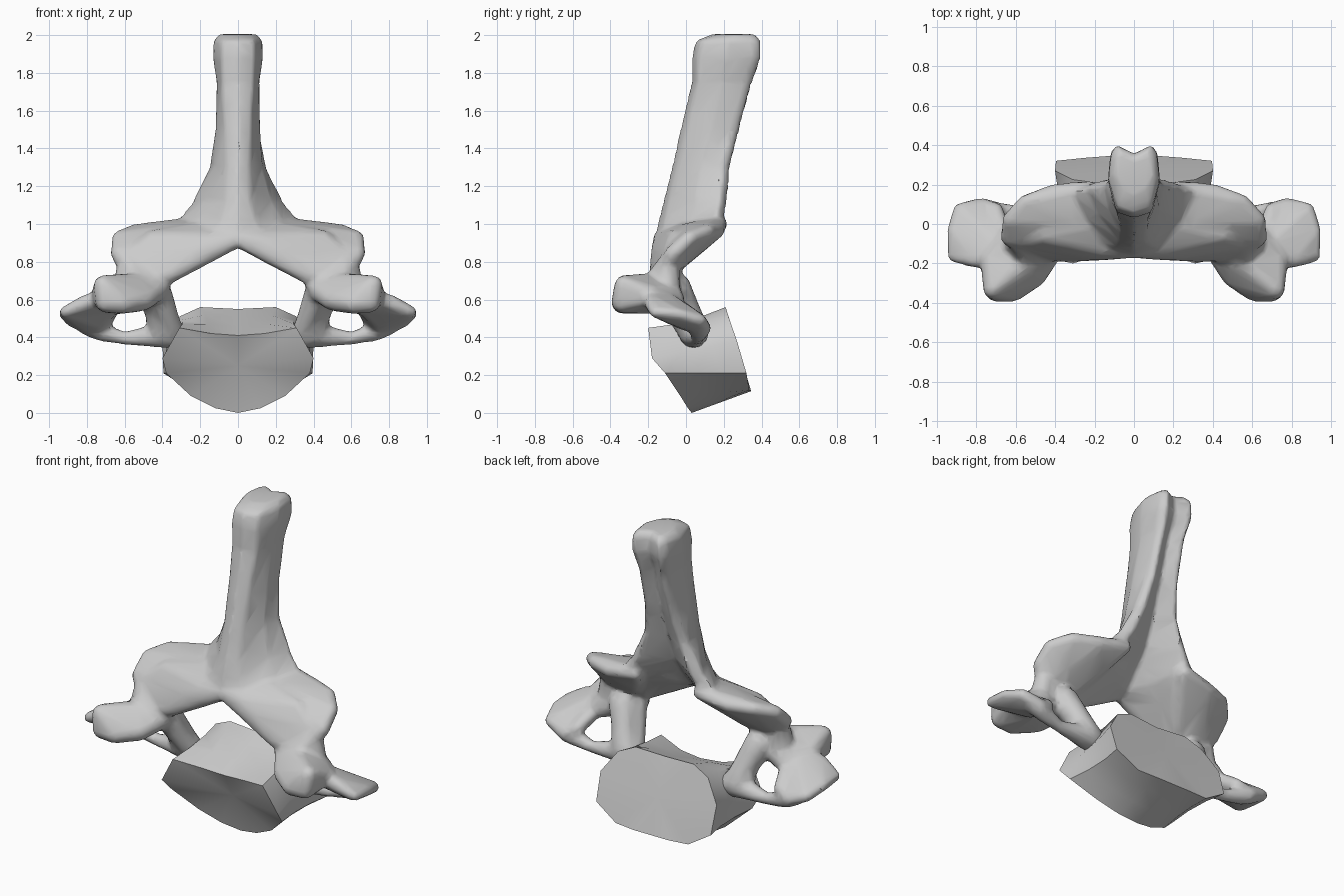
import bpy, bmesh
from mathutils import Vector

if "Cube" in bpy.data.objects:
    bpy.data.objects.remove(bpy.data.objects["Cube"])


def finish(name, bm, angle):
    bmesh.ops.recalc_face_normals(bm, faces=bm.faces)
    me = bpy.data.meshes.new(name)
    bm.to_mesh(me)
    bm.free()
    ob = bpy.data.objects.new(name, me)
    bpy.context.collection.objects.link(ob)
    bpy.ops.object.select_all(action='DESELECT')
    bpy.context.view_layer.objects.active = ob
    ob.select_set(True)
    if name == "neural_arch":
        # fuse the overlapping masses, soften, then return to a facetted mesh
        r = ob.modifiers.new("fuse", 'REMESH')
        r.mode, r.voxel_size = 'VOXEL', 0.014
        s = ob.modifiers.new("soften", 'SMOOTH')
        s.factor, s.iterations = 0.5, 8
        d = ob.modifiers.new("facets", 'DECIMATE')
        d.ratio = 0.1
        for m in ("fuse", "soften", "facets"):
            bpy.ops.object.modifier_apply(modifier=m)
    bpy.ops.object.shade_smooth_by_angle(angle=angle)
    return ob


def full_ring(half):
    """Mirror a half outline (starting and ending on x = 0) to a closed ring."""
    return half + [(-x, y, z) for x, y, z in half[-2:0:-1]]


def loft(bm, rings, cap_a=None, cap_b=None):
    vs = [[bm.verts.new(p) for p in ring] for ring in rings]
    n = len(vs[0])
    for a, b in zip(vs, vs[1:]):
        for i in range(n):
            bm.faces.new((a[i], a[(i + 1) % n], b[(i + 1) % n], b[i]))
    for ring, c in ((vs[0], cap_a), (vs[-1], cap_b)):
        if c is None:
            bm.faces.new(ring)
        else:
            cv = bm.verts.new(c)
            for i in range(n):
                bm.faces.new((ring[i], ring[(i + 1) % n], cv))


# unit directions for the small balls that the hulls are wrapped around
tmp = bmesh.new()
bmesh.ops.create_icosphere(tmp, subdivisions=2, radius=1)
DIRS = [v.co.copy() for v in tmp.verts]
tmp.free()


def hull(bm, balls):
    """Convex skin around balls (x, y, z, r), on both sides of the body."""
    for s in (1, -1):
        vs = [bm.verts.new(Vector((s * x, y, z)) + d * r)
              for x, y, z, r in balls for d in DIRS]
        bmesh.ops.convex_hull(bm, input=vs)
        bmesh.ops.delete(bm, geom=[v for v in vs if v.is_valid and not v.link_faces],
                         context='VERTS')


def limb(bm, balls):
    for a, b in zip(balls, balls[1:]):
        hull(bm, [a, b])


# Vertebral body: slanted front and back end plates with a slight waist
front = [(0, .03, .0), (.12, .01, .025), (.25, -.03, .09), (.38, -.11, .21),
         (.40, -.18, .29), (.31, -.2, .45), (.14, -.15, .42), (0, -.14, .41)]
back = [(0, .345, .115), (.12, .345, .115), (.25, .335, .12), (.395, .32, .21),
        (.40, .27, .38), (.31, .225, .51), (.2, .21, .56), (0, .2, .55)]


def between(t, pinch):
    return [tuple(Vector(a).lerp(Vector(b), t) - Vector((a[0] * pinch, 0, 0)))
            for a, b in zip(front, back)]


bm = bmesh.new()
loft(bm, [full_ring(h) for h in (front, between(.35, .05), between(.7, .05), back)],
     (0, -.05, .25), (0, .28, .33))
finish("vertebral_body", bm, 0.7)

# Spinous process: rings of front ridge, side and grooved back
bm = bmesh.new()
stations = [  # z, front y, back y, groove y, front, middle and back half widths
    (.89, -.17, .06, -.07, .16, .3, .34),
    (1.02, -.145, .20, .03, .09, .24, .32),
    (1.12, -.12, .22, .10, .07, .18, .24),
    (1.30, -.075, .235, .17, .065, .13, .15),
    (1.50, -.03, .285, .235, .07, .118, .11),
    (1.75, .03, .355, .30, .085, .113, .10),
    (1.88, .03, .40, .355, .09, .133, .12),
    (1.97, .05, .40, .355, .085, .13, .115),
    (2.005, .14, .37, .33, .06, .10, .09)]
loft(bm, [full_ring([(0, f, z), (wf, f + .03, z), (wm, (f + b) / 2, z),
                     (w, b - .04, z), (w * .75, b, z), (0, g, z)])
          for z, f, b, g, wf, wm, w in stations])

# Laminae: sloping roof of the canal running out to the rear joint plates
hull(bm, [(0, -.13, .92, .045), (.12, -.13, .905, .045), (.22, -.14, .85, .045),
          (.36, -.145, .735, .05), (.5, -.13, .71, .05), (.3, .06, .94, .05),
          (.12, .02, .98, .05), (.57, -.08, .82, .05), (.45, -.05, .92, .05)])
hull(bm, [(.22, .18, 1.0, .04), (.4, .165, .965, .04), (.55, .11, .96, .04),
          (.63, .02, .925, .04), (.63, -.07, .84, .045), (.56, -.11, .75, .05),
          (.38, -.06, .79, .05), (.3, .02, .96, .05)])

# Front joint processes
hull(bm, [(.5, -.26, .6, .06), (.61, -.34, .58, .055), (.7, -.34, .585, .055),
          (.715, -.33, .68, .05), (.6, -.23, .69, .05), (.42, -.13, .66, .065),
          (.62, -.08, .6, .075), (.72, -.18, .62, .06)])
hull(bm, [(.44, -.13, .69, .07), (.6, -.1, .65, .07), (.58, -.09, .79, .06),
          (.52, -.2, .65, .06)])

# Pedicles joining roof and body
limb(bm, [(.47, -.06, .66, .09), (.425, .0, .55, .075), (.39, .04, .43, .085)])
limb(bm, [(.42, -.1, .64, .07), (.37, -.03, .5, .06), (.34, .02, .42, .06)])

# Transverse processes with the lower bar that closes the side opening
hull(bm, [(.66, -.14, .6, .065), (.8, -.18, .585, .045), (.915, -.165, .535, .03),
          (.92, -.04, .525, .03), (.88, .075, .49, .035), (.77, .09, .45, .045),
          (.74, -.02, .48, .04)])
hull(bm, [(.7, .07, .49, .04), (.76, .08, .44, .05), (.66, -.08, .58, .05)])
limb(bm, [(.8, .07, .46, .05), (.73, .07, .43, .05), (.6, .06, .395, .035),
          (.48, .05, .405, .055), (.36, .04, .42, .08)])
finish("neural_arch", bm, 0.7)
